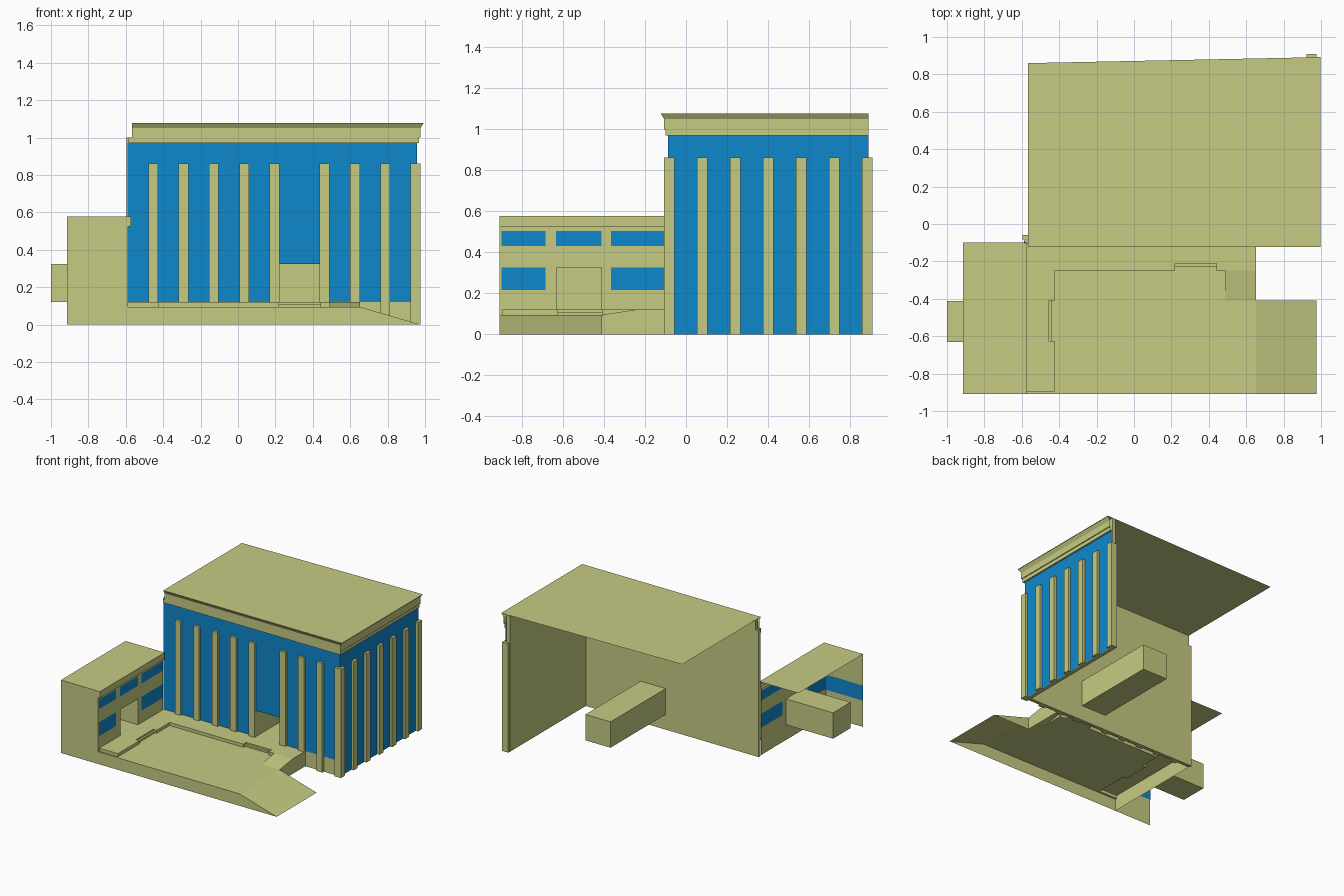
import bpy

if "Cube" in bpy.data.objects:
    bpy.data.objects.remove(bpy.data.objects["Cube"])


def material(name, rgb):
    m = bpy.data.materials.new(name)
    m.diffuse_color = (*rgb, 1)
    m.use_nodes = True
    m.node_tree.nodes["Principled BSDF"].inputs["Base Color"].default_value = m.diffuse_color
    return m


STONE = material("stone", (0.565, 0.597, 0.223))
GLASS = material("glass", (0.004, 0.246, 0.604))


def mesh(name, verts, faces, mats=None):
    me = bpy.data.meshes.new(name)
    me.from_pydata(verts, [], faces)
    me.materials.append(STONE)
    me.materials.append(GLASS)
    for p, m in zip(me.polygons, mats or []):
        p.material_index = m
    ob = bpy.data.objects.new(name, me)
    bpy.context.collection.objects.link(ob)
    return ob


def polys(name, loops, glass=False):
    verts, faces = [], []
    for loop in loops:
        faces.append(range(len(verts), len(verts) + len(loop)))
        verts += loop
    return mesh(name, verts, faces, [int(glass)] * len(faces))


def box(name, x, y, z, skip=None):
    v = [(a, b, c) for a in x for b in y for c in z]
    f = {"-x": (0, 1, 3, 2), "+x": (4, 6, 7, 5), "-y": (0, 4, 5, 1),
         "+y": (2, 3, 7, 6), "-z": (0, 2, 6, 4), "+z": (1, 5, 7, 3)}
    return mesh(name, v, [q for k, q in f.items() if k != skip])


def panel(name, place, us, vs, kind):
    """Wall cut into cells; kind gives 0 stone, 1 glass, None for an opening."""
    loops, mats = [], []
    for a, b in zip(us, us[1:]):
        for c, d in zip(vs, vs[1:]):
            k = kind((a + b) / 2, (c + d) / 2)
            if k is not None:
                loops.append([place(*p) for p in ((a, c), (b, c), (b, d), (a, d))])
                mats.append(k)
    ob = polys(name, loops)
    for p, m in zip(ob.data.polygons, mats):
        p.material_index = m


# Key planes
L, R, F, BACK = -0.59, 0.956, -0.088, 0.89
levels = [0, 0.12, 0.21, 0.325, 0.43, 0.54, 0.65, 0.76, 0.86, 0.97]


def in_door(x, z):
    return 0.22 < x < 0.44 and 0.12 < z < 0.325


# Glass facades
panel("front_facade", lambda u, v: (u, F, v), [L, 0.22, 0.44, R], levels,
      lambda x, z: None if in_door(x, z) else int(z > 0.12))
panel("side_facade", lambda u, v: (R, u, v), [F, BACK], levels, lambda y, z: 1)

# Stone backing of the facades
for i, (x, z) in enumerate([((L - 0.005, 0.22), (0, 1.0)), ((0.44, 0.95), (0, 1.0)),
                            ((0.22, 0.44), (0.325, 1.0)), ((0.22, 0.44), (0, 0.12)),
                            ((-0.568, 0.95), (1.0, 1.078))]):
    box(f"front_backing_{i}", x, (F + 0.005, -0.06), z)
box("side_backing", (0.92, 0.95), (-0.06, BACK), (0, 1.078))

# Columns
front_x = [0.195 - 0.162 * k for k in range(5)] + [0.949 - 0.162 * k for k in range(1, 4)]
for i, x in enumerate(front_x):
    box(f"front_column_{i}", (x - 0.026, x + 0.026), (-0.107, -0.06), (0, 0.862))
for i in range(7):
    y = -0.0825 + 0.1608 * i
    box(f"side_column_{i}", (0.922, 0.976), (y - 0.025, y + 0.026), (0, 0.862))

# Cornice profile swept around the front right corner
profile = [(0, 0.97), (0.012, 0.97), (0.012, 1.0), (0.019, 1.0),
           (0.019, 1.05), (0.036, 1.078)]
strips = []
for (o, z), (p, w) in zip(profile, profile[1:]):
    left = -0.585 if w <= 1.0 else -0.568
    strips.append([(left, F - o, z), (R + o, F - o, z), (R + p, F - p, w), (left, F - p, w)])
    strips.append([(R + o, F - o, z), (R + o, BACK, z), (R + p, BACK, w), (R + p, F - p, w)])
polys("cornice", strips)
polys("main_roof", [[(-0.568, -0.124, 1.079), (0.996, -0.124, 1.079),
                     (0.996, 0.892, 1.079), (-0.568, 0.86, 1.079)]])

# Main entrance passage, open at the front
box("main_entrance", (0.22, 0.44), (F, 0.63), (0.12, 0.325), "-y")

# Low wing: windowed courtyard wall, parapet, front wall and roof
WX = -0.588


def wing_kind(y, z):
    if -0.63 < y < -0.412 and 0.12 < z < 0.325:
        return None
    pier = y < -0.9 or -0.685 < y < -0.635 or -0.412 < y < -0.365
    mid = -0.635 < y < -0.412
    return int(not pier and (0.43 < z < 0.505 or (0.215 < z < 0.325 and not mid)))


panel("wing_courtyard_wall", lambda u, v: (WX, u, v),
      [-0.91, -0.9, -0.685, -0.635, -0.63, -0.412, -0.365, -0.1],
      [0, 0.12, 0.215, 0.325, 0.43, 0.505, 0.525], wing_kind)
polys("wing_shell", [
    [(-0.915, -0.91, 0), (WX, -0.91, 0), (WX, -0.91, 0.525), (-0.573, -0.91, 0.525),
     (-0.573, -0.91, 0.577), (-0.915, -0.91, 0.577)],
    [(-0.915, -0.91, 0.577), (-0.573, -0.91, 0.577), (-0.573, -0.1, 0.577), (-0.915, -0.1, 0.577)],
    [(-0.573, -0.91, 0.525), (-0.573, -0.1, 0.525), (-0.573, -0.1, 0.577), (-0.573, -0.91, 0.577)],
    [(WX, -0.91, 0.525), (WX, -0.1, 0.525), (-0.573, -0.1, 0.525), (-0.573, -0.91, 0.525)]])
polys("wing_inner_window", [[(WX, -0.906, 0.21), (-0.915, -0.906, 0.21),
                             (-0.915, -0.906, 0.33), (WX, -0.906, 0.33)]], True)
box("wing_entrance", (-1.0, WX), (-0.63, -0.412), (0.12, 0.325), "+x")

# Courtyard: raised terrace, lower plaza and the riser between them
LOW, HIGH = 0.095, 0.12
edge = [(WX, -0.895), (-0.425, -0.895), (-0.425, -0.625), (-0.455, -0.625), (-0.455, -0.41),
        (-0.425, -0.41), (-0.425, -0.248), (0.22, -0.248), (0.22, -0.21), (0.44, -0.21),
        (0.44, -0.248), (0.49, -0.248)]
terrace = edge + [(0.652, -0.248), (0.652, F), (WX, F)]
plaza = edge + [(0.49, -0.41), (0.652, -0.41), (0.652, -0.91), (WX, -0.91)]
polys("terrace", [[(x, y, HIGH) for x, y in terrace]])
polys("plaza", [[(x, y, LOW) for x, y in reversed(plaza)]])
polys("terrace_riser", [[(*a, LOW), (*b, LOW), (*b, HIGH), (*a, HIGH)]
                        for a, b in zip(edge, edge[1:])])
box("entrance_step", (0.22, 0.44), (-0.228, -0.21), (LOW, 0.108))
box("wing_step", (-0.455, -0.44), (-0.625, -0.41), (LOW, 0.108))

# Ramps and outer skirts
polys("ramps", [
    [(0.652, -0.91, LOW), (0.976, -0.91, 0), (0.976, -0.41, 0), (0.652, -0.41, LOW)],
    [(0.49, -0.41, LOW), (0.652, -0.41, LOW), (0.652, -0.248, HIGH), (0.49, -0.248, HIGH)],
    [(0.49, -0.41, LOW), (0.49, -0.248, HIGH), (0.49, -0.248, LOW)]])
polys("skirts", [
    [(WX, -0.91, 0), (0.976, -0.91, 0), (0.652, -0.91, LOW), (WX, -0.91, LOW)],
    [(0.976, -0.41, 0), (0.652, -0.41, 0), (0.652, -0.41, LOW)],
    [(0.652, -0.41, 0), (0.652, F, 0), (0.652, F, HIGH), (0.652, -0.248, HIGH),
     (0.652, -0.41, LOW)]])
